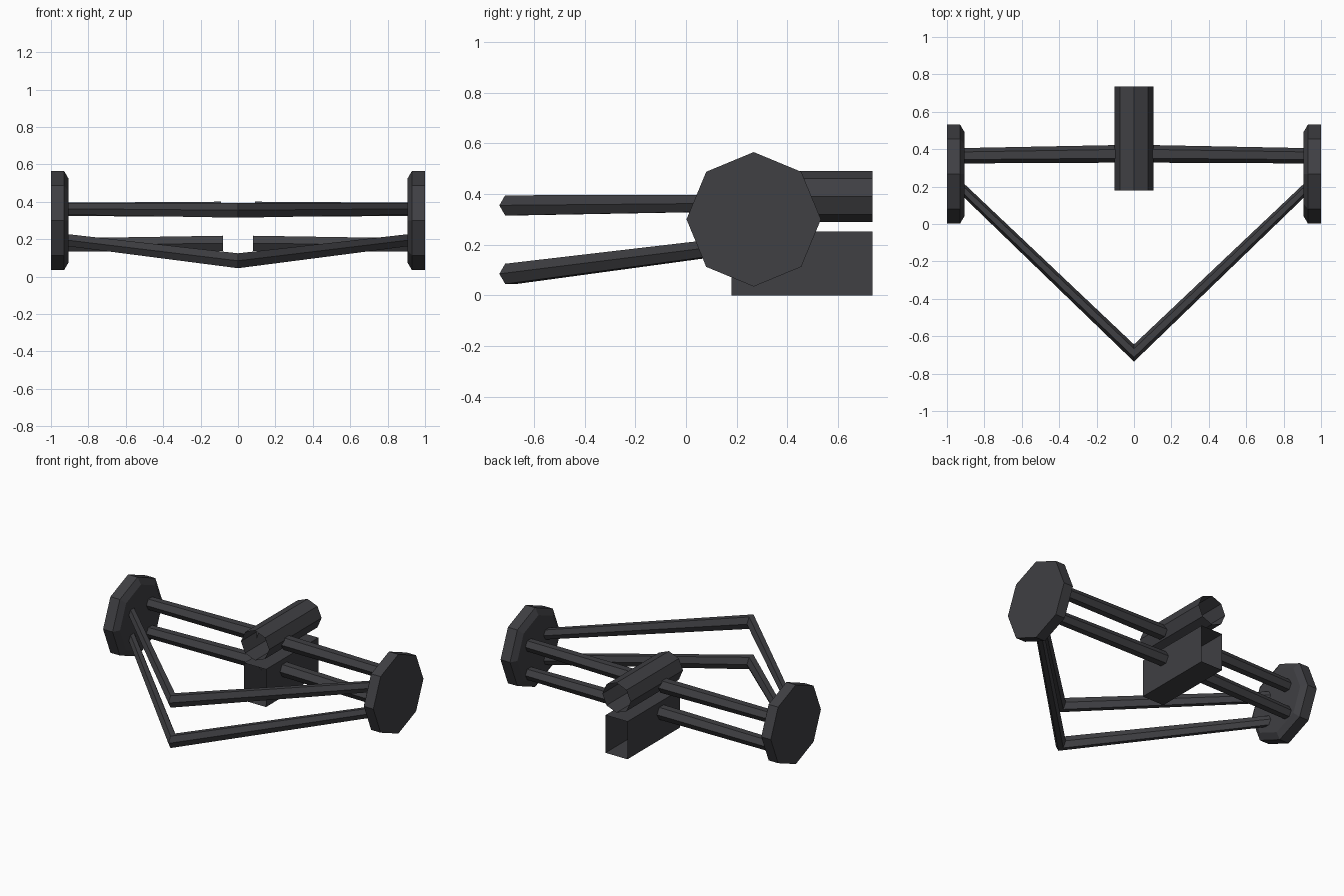
import bpy
from math import cos, sin, pi

if "Cube" in bpy.data.objects:
    bpy.data.objects.remove(bpy.data.objects["Cube"])

dark = bpy.data.materials.new("dark_metal")
dark.diffuse_color = (0.05, 0.05, 0.056, 1)
dark.use_nodes = True
dark.node_tree.nodes["Principled BSDF"].inputs["Base Color"].default_value = dark.diffuse_color


def build(name, rings, cap=False):
    """Skin a list of equal-length vertex rings, optionally closing both ends."""
    n = len(rings[0])
    verts = [v for ring in rings for v in ring]
    faces = [(k * n + i, k * n + (i + 1) % n, (k + 1) * n + (i + 1) % n, (k + 1) * n + i)
             for k in range(len(rings) - 1) for i in range(n)]
    if cap:
        faces += [tuple(reversed(range(n))), tuple(range(len(verts) - n, len(verts)))]
    mesh = bpy.data.meshes.new(name)
    mesh.from_pydata(verts, [], faces)
    mesh.materials.append(dark)
    obj = bpy.data.objects.new(name, mesh)
    bpy.context.collection.objects.link(obj)
    return obj


def ring_x(x, y, z, r, sides):
    """Ring in a plane facing x."""
    return [(x, y + r * cos(2 * pi * i / sides), z + r * sin(2 * pi * i / sides))
            for i in range(sides)]


def mirror(obj):
    mod = obj.modifiers.new("mirror", 'MIRROR')
    mod.use_axis[0] = True
    mod.use_mirror_merge = True


# end discs, chamfered on the inner side
mirror(build("end_disc", [ring_x(x, 0.267, 0.3, r, 8)
                          for x, r in ((0.905, 0.222), (0.93, 0.265), (1.0, 0.265))], True))

# bars: inner (x, y, z, radius), outer (x, y, z, radius)
bars = {
    "upper_front_arm": ((0, -0.69, 0.355, 0.046), (0.91, 0.18, 0.363, 0.037)),
    "lower_front_arm": ((0, -0.69, 0.085, 0.046), (0.91, 0.18, 0.195, 0.037)),
    "upper_rear_bar": ((0.09, 0.375, 0.36, 0.047), (0.91, 0.365, 0.36, 0.041)),
    "lower_rear_bar": ((0.08, 0.375, 0.178, 0.047), (0.91, 0.365, 0.17, 0.041)),
}
for name, ends in bars.items():
    mirror(build(name, [ring_x(*e, 6) for e in ends]))

# open octagonal tube
build("upper_tube", [[(0.104 * cos(pi * i / 4), y, 0.39 + 0.1 * sin(pi * i / 4))
                      for i in range(8)] for y in (0.735, 0.18)])

# open square channel
build("lower_channel", [[(0.081, y, 0), (0.081, y, 0.252), (-0.081, y, 0.252), (-0.081, y, 0)]
                        for y in (0.735, 0.18)])
